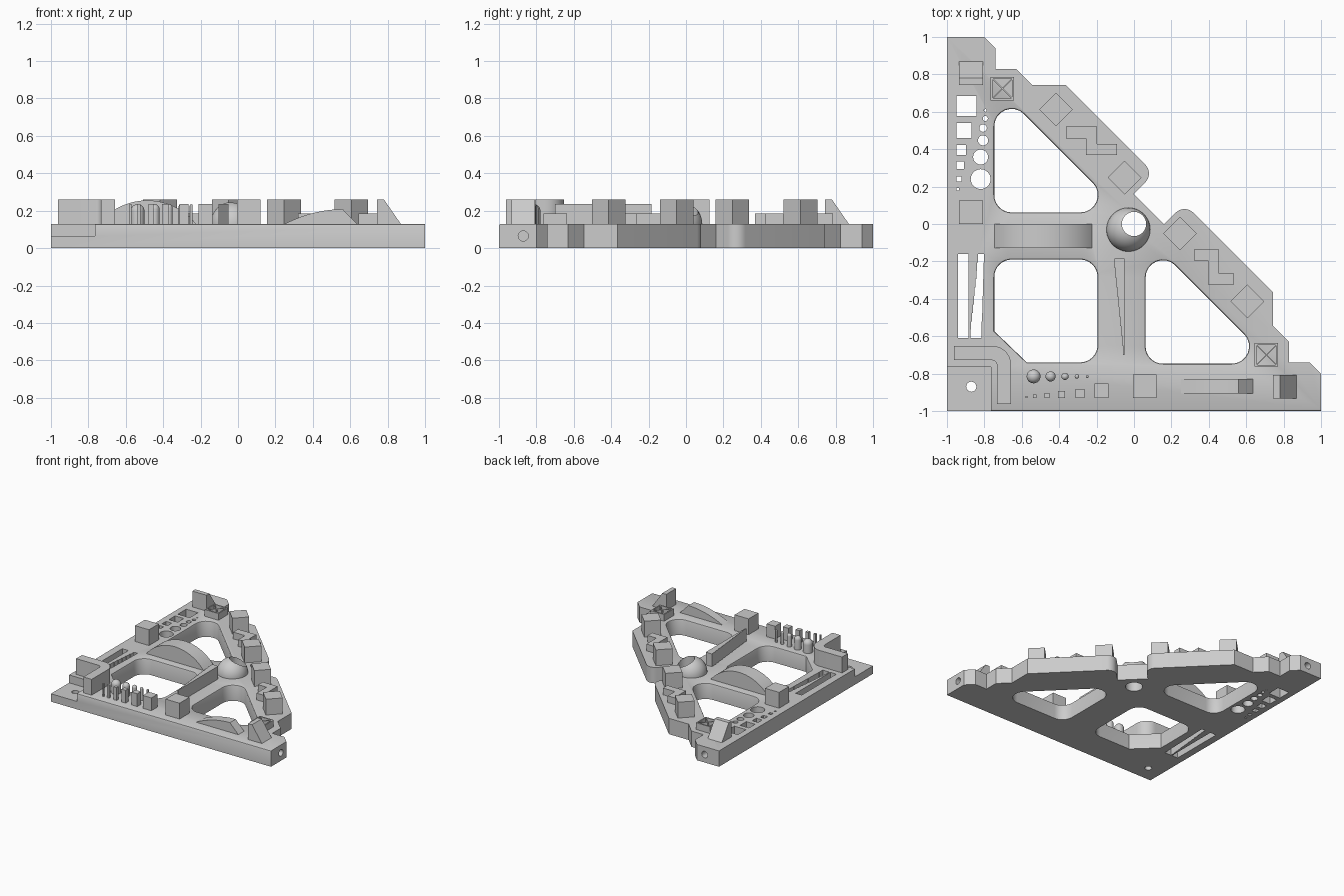
import bpy, bmesh
from math import pi, sin, cos, tan, radians
from mathutils import Vector, Matrix

cube = bpy.data.objects.get("Cube")
if cube:
    bpy.data.objects.remove(cube, do_unlink=True)

TOP, TALL, MID, LOW = 0.13, 0.26, 0.235, 0.185
BASE = TOP - 0.01  # raised parts sink slightly into the plate

grey = bpy.data.materials.new("plain grey")
grey.use_nodes = True
COLOUR = (0.604, 0.604, 0.604, 1)
grey.diffuse_color = COLOUR
grey.node_tree.nodes["Principled BSDF"].inputs["Base Color"].default_value = COLOUR


def shade(obj):
    for p in obj.data.polygons:
        p.use_smooth = True
    obj.data.set_sharp_from_angle(angle=radians(30))


def finish(bm, name):
    bmesh.ops.recalc_face_normals(bm, faces=bm.faces[:])
    mesh = bpy.data.meshes.new(name)
    bm.to_mesh(mesh)
    bm.free()
    mesh.materials.append(grey)
    obj = bpy.data.objects.new(name, mesh)
    bpy.context.collection.objects.link(obj)
    shade(obj)
    return obj


def add_prism(bm, pts, lo, hi, axis="z"):
    place = {"z": lambda u, v, w: (u, v, w),
             "y": lambda u, v, w: (u, w, v),
             "x": lambda u, v, w: (w, u, v)}[axis]
    a, b = [[bm.verts.new(place(u, v, w)) for u, v in pts] for w in (lo, hi)]
    bm.faces.new(a)
    bm.faces.new(b)
    for i in range(len(pts)):
        j = (i + 1) % len(pts)
        bm.faces.new((a[i], a[j], b[j], b[i]))


def prism(name, pts, lo, hi, axis="z"):
    bm = bmesh.new()
    add_prism(bm, pts, lo, hi, axis)
    return finish(bm, name)


def rect(x0, y0, x1, y1):
    return [(x0, y0), (x1, y0), (x1, y1), (x0, y1)]


def circle(x, y, r, n=32, turn=0):
    return [(x + r * cos(turn + 2 * pi * i / n), y + r * sin(turn + 2 * pi * i / n)) for i in range(n)]


def square(x, y, half, turn=0):
    return circle(x, y, half * 2 ** 0.5, 4, turn + pi / 4)


def fillet(pts, n=8):
    """Round each corner given as (x, y, radius)."""
    out = []
    for i, p in enumerate(pts):
        c = Vector(p[:2])
        if len(p) == 2:
            out.append(c)
            continue
        r = p[2]
        d1 = (Vector(pts[i - 1][:2]) - c).normalized()
        d2 = (Vector(pts[(i + 1) % len(pts)][:2]) - c).normalized()
        half = d1.angle(d2) / 2
        mid = c + (d1 + d2).normalized() * r / sin(half)
        v1, v2 = [(c + d * r / tan(half) - mid).normalized() for d in (d1, d2)]
        out += [mid + v1.slerp(v2, k / n) * r for k in range(n + 1)]
    return out


def swap(pts):
    return [(p[1], p[0], *p[2:]) for p in reversed(pts)]


def lathe(name, profile, x, y, steps=32):
    bm = bmesh.new()
    vs = [bm.verts.new((r, 0, z)) for r, z in profile]
    es = [bm.edges.new(pair) for pair in zip(vs, vs[1:])]
    bmesh.ops.spin(bm, geom=vs + es, cent=(0, 0, 0), axis=(0, 0, 1), angle=2 * pi, steps=steps)
    bmesh.ops.remove_doubles(bm, verts=bm.verts[:], dist=1e-5)
    bmesh.ops.translate(bm, verts=bm.verts[:], vec=(x, y, 0))
    return finish(bm, name)


def dome(r, z, n=8):
    return [(r * cos(pi / 2 * i / n) if i < n else 0, z + r * sin(pi / 2 * i / n)) for i in range(n + 1)]


def cut(obj, cutter):
    mod = obj.modifiers.new("cut", "BOOLEAN")
    mod.operation, mod.solver, mod.object = "DIFFERENCE", "EXACT", cutter
    bpy.context.view_layer.objects.active = obj
    bpy.ops.object.modifier_apply(modifier=mod.name)
    shade(obj)


def drop(obj):
    bpy.data.objects.remove(obj, do_unlink=True)


# Base plate: outline mirrored across the diagonal
half = [(1, -1), (1, -0.8), (0.94, -0.74), (0.83, -0.74), (0.83, -0.63), (0.743, -0.545),
        (0.743, -0.365), (0.27, 0.108, 0.068), (0.16, -0.002)]
plate = prism("base_plate", fillet([(-1, -1)] + half + swap(half)), 0, TOP)

# Three rounded windows
R = 0.093
tri = [(-0.747, 0.062, R), (-0.062, 0.062, R), (-0.747, 0.747, R)]
room = [(-0.747, -0.573), (-0.573, -0.74), (-0.195, -0.74, R), (-0.195, -0.19, R), (-0.747, -0.19, R)]
bm = bmesh.new()
for shape in (tri, swap(tri), room):
    add_prism(bm, fillet(shape), -0.1, 0.3)
windows = finish(bm, "window_cutter")
cut(plate, windows)
drop(windows)

# Softened rims of the windows and the front edge
bm = bmesh.new()
bm.from_mesh(plate.data)


def on_rim(e):
    if min(v.co.z for v in e.verts) < TOP - 0.001 or e.calc_face_angle(0) < 1:
        return False
    m = (e.verts[0].co + e.verts[1].co) / 2
    inside = max(abs(m.x), abs(m.y)) < 0.76 and m.x + m.y < 0.05
    return inside or m.y < -0.99


bmesh.ops.bevel(bm, geom=[e for e in bm.edges if on_rim(e)], offset=0.01,
                segments=2, profile=0.5, affect="EDGES")
bm.to_mesh(plate.data)
bm.free()

# Holes, slots, lap joint and end sockets
bm = bmesh.new()


def through(pts):
    add_prism(bm, pts, -0.1, 0.4)


for y, s in ((0.63, 0.107), (0.50, 0.08), (0.395, 0.053), (0.315, 0.04), (0.24, 0.027), (0.185, 0.014)):
    through(square(-0.95 + s / 2, y, s / 2))
for x, y, r in ((-0.82, 0.24, 0.053), (-0.82, 0.358, 0.04), (-0.807, 0.447, 0.027),
                (-0.807, 0.513, 0.02), (-0.795, 0.564, 0.0135), (-0.795, 0.607, 0.007)):
    through(circle(x, y, r))
through(rect(-0.94, -0.61, -0.885, -0.16))
STEPS = 10
left, right = [], []
for i in range(STEPS):
    f = i / (STEPS - 1)
    for k in (i, i + 1):
        y = -0.16 - 0.45 * k / STEPS
        left.append((-0.834 - 0.041 * f, y))
        right.append((-0.802 - 0.014 * f, y))
through(left + right[::-1])
through(circle(0, 0, 0.065))
through(circle(-0.87, -0.87, 0.027))
for axis in "xy":
    add_prism(bm, circle(-0.87, 0.065, 0.027), 0.8, 1.1, axis)
holes = finish(bm, "hole_cutter")
lap = prism("lap_cutter", rect(-1.1, -1.1, -0.765, -0.765), 0.065, 0.3)
cut(plate, lap)
cut(plate, holes)
drop(lap)

# Pierced dome in the middle
ball = lathe("pierced_dome", [(0, BASE), (0.117, BASE)] + dome(0.117, TOP, 12), -0.03, -0.03, 48)
cut(ball, holes)
drop(holes)

# Square blocks, straight and turned
for x, y in ((-0.872, 0.063), (0.057, -0.867)):
    prism("block", square(x, y, 0.0635), BASE, TALL)
for x, y in ((-0.417, 0.612), (-0.05, 0.248), (0.246, -0.05), (0.606, -0.414)):
    prism("turned_block", square(x, y, 0.0635, pi / 4), BASE, TALL)

# Ramps at both tips
ramp = [(0.743, BASE), (0.743, TALL), (0.78, TALL), (0.87, TOP), (0.87, BASE)]
prism("right_ramp", ramp, -0.932, -0.806, "y")
prism("back_ramp", ramp, -0.935, -0.807, "x")

# Arches
arc_r = (0.26 ** 2 + 0.125 ** 2) / 0.25
arc = [(0.26 * t / 16, 0.255 - arc_r + (arc_r ** 2 - (0.26 * t / 16) ** 2) ** 0.5) for t in range(-16, 17)]
arch = [(-0.745, BASE)] + [(x - 0.485, z) for x, z in arc] + [(-0.225, BASE)]
prism("large_arch", arch, -0.127, 0.0, "y")
rise = [(0.25 + 0.31 * sin(pi / 2 * t / 12), TOP + 0.078 * (1 - (1 - sin(pi / 2 * t / 12)) ** 2))
        for t in range(13)]
prism("small_arch", [(0.25, BASE)] + rise + [(0.637, TOP), (0.637, BASE)], -0.905, -0.83, "y")

# Curved corner wall
prism("corner_wall", fillet([(-0.962, -0.652), (-0.657, -0.652, 0.1), (-0.657, -0.962),
                             (-0.732, -0.962), (-0.732, -0.728, 0.03), (-0.962, -0.728)]), BASE, TALL)

# Stepped thin wedge wall
edge = [(-0.105 + 0.047 * i / (STEPS - 1), -0.185 - 0.515 * k / STEPS)
        for i in range(STEPS) for k in (i, i + 1)]
prism("stepped_wall", edge + [(-0.05, -0.70), (-0.05, -0.185)], BASE, MID)

# Zigzag blocks
prism("back_zigzag", [(-0.364, 0.52), (-0.198, 0.52), (-0.198, 0.428), (-0.09, 0.428),
                      (-0.09, 0.37), (-0.257, 0.37), (-0.257, 0.457), (-0.364, 0.457)], BASE, LOW)
prism("right_zigzag", [(0.32, -0.136), (0.455, -0.136), (0.455, -0.265), (0.535, -0.265),
                       (0.535, -0.324), (0.396, -0.324), (0.396, -0.195), (0.32, -0.195)], BASE, LOW)

# Thin-walled crossed frames
for x, y in ((-0.704, 0.724), (0.708, -0.70)):
    bm = bmesh.new()
    a, w = 0.063, 0.01
    for pts in (rect(-a, -a, a, w - a), rect(-a, a - w, a, a),
                rect(-a, w - a, w - a, a - w), rect(a - w, w - a, a, a - w)):
        add_prism(bm, pts, BASE, LOW)
    for turn in (pi / 4, -pi / 4):
        spin = Matrix.Rotation(turn, 2)
        add_prism(bm, [spin @ Vector(p) for p in rect(-0.077, -0.003, 0.077, 0.003)], BASE, LOW - 0.001)
    bmesh.ops.translate(bm, verts=bm.verts[:], vec=(x, y, 0))
    finish(bm, "crossed_frame")

# Round and square pegs
for x, r in ((-0.537, 0.037), (-0.446, 0.027), (-0.369, 0.019), (-0.305, 0.012), (-0.25, 0.008)):
    lathe("round_peg", [(0, BASE), (r, BASE)] + dome(r, MID - r), x, -0.815, 24)
for x, s in ((-0.575, 0.012), (-0.53, 0.02), (-0.465, 0.027), (-0.388, 0.037), (-0.289, 0.05), (-0.174, 0.077)):
    prism("square_peg", square(x, -0.931 + s / 2, s / 2), BASE, MID)
